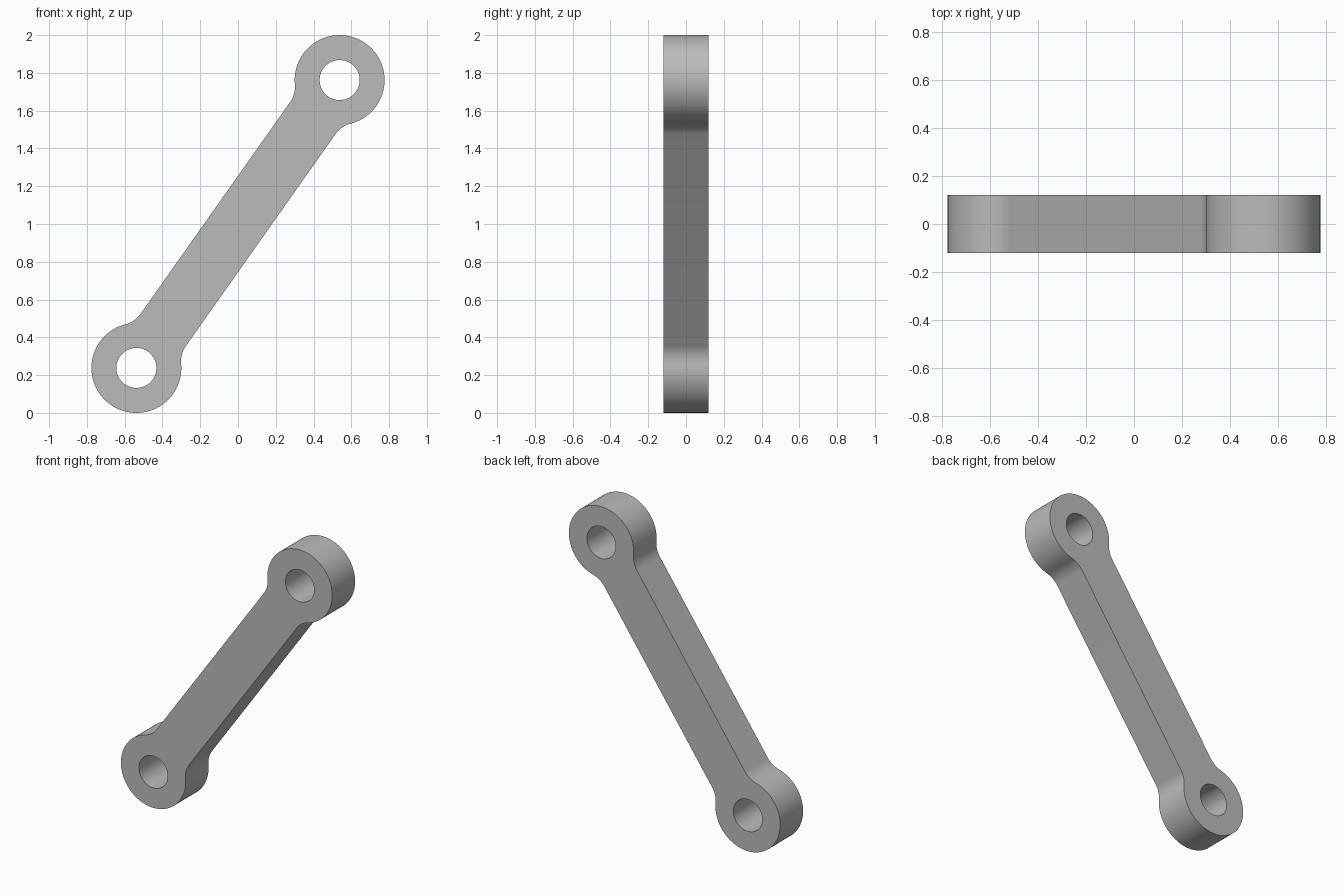
import bpy, bmesh
from math import sin, cos, pi, atan2, sqrt, hypot, radians
from mathutils import Vector

cube = bpy.data.objects.get("Cube")
if cube:
    bpy.data.objects.remove(cube, do_unlink=True)

# Main dimensions
EYE = Vector((0.538, 0.762))      # upper eye centre relative to the middle
EYE_R, HOLE_R = 0.238, 0.106
HALF_WIDTH, FILLET, HALF_DEPTH = 0.147, 0.14, 0.12
REACH = EYE.length
AXIS = EYE.normalized()


def arc(ca, cb, r, start, end, n, closed_end=False):
    """Points on an arc, in along/across link coordinates."""
    return [(ca + r * cos(start + (end - start) * i / n),
             cb + r * sin(start + (end - start) * i / n))
            for i in range(n + closed_end)]


def place(a, b):
    """Link coordinates to the slanted upright plane."""
    return (a * AXIS.x - b * AXIS.y, -HALF_DEPTH, 1 + a * AXIS.y + b * AXIS.x)


def add_loop(bm, points):
    verts = [bm.verts.new(place(a, b)) for a, b in points]
    return [bm.edges.new((v, verts[i - 1])) for i, v in enumerate(verts)]


# Half outline: fillet, round eye, fillet; the other half is turned 180 degrees
rise = HALF_WIDTH + FILLET
back = sqrt((EYE_R + FILLET) ** 2 - rise ** 2)
t = atan2(rise, back)
half = (arc(REACH - back, -rise, FILLET, pi / 2, t, 12)
        + arc(REACH, 0, EYE_R, t - pi, pi - t, 64)
        + arc(REACH - back, rise, FILLET, -t, -pi / 2, 12, True))
outline = half + [(-a, -b) for a, b in half]

# Flat plate with two holes, then extruded to full depth
bm = bmesh.new()
edges = add_loop(bm, outline)
for side in (-1, 1):
    edges += add_loop(bm, arc(side * REACH, 0, HOLE_R, 0, 2 * pi, 48))
bmesh.ops.triangle_fill(bm, edges=edges, use_beauty=True, normal=(0, -1, 0))
result = bmesh.ops.extrude_face_region(bm, geom=bm.faces[:], use_keep_orig=True)
moved = [g for g in result["geom"] if isinstance(g, bmesh.types.BMVert)]
bmesh.ops.translate(bm, verts=moved, vec=(0, 2 * HALF_DEPTH, 0))
bmesh.ops.recalc_face_normals(bm, faces=bm.faces[:])

mesh = bpy.data.meshes.new("link_arm")
bm.to_mesh(mesh)
bm.free()
link = bpy.data.objects.new("link_arm", mesh)
bpy.context.collection.objects.link(link)

# Plain grey metal
mat = bpy.data.materials.new("grey_metal")
mat.use_nodes = True
colour = (0.5, 0.5, 0.5, 1)
mat.diffuse_color = colour
mat.node_tree.nodes["Principled BSDF"].inputs["Base Color"].default_value = colour
mesh.materials.append(mat)

# Smooth curved walls, sharp rims
bpy.ops.object.select_all(action='DESELECT')
link.select_set(True)
bpy.context.view_layer.objects.active = link
bpy.ops.object.shade_smooth_by_angle(angle=radians(30))
